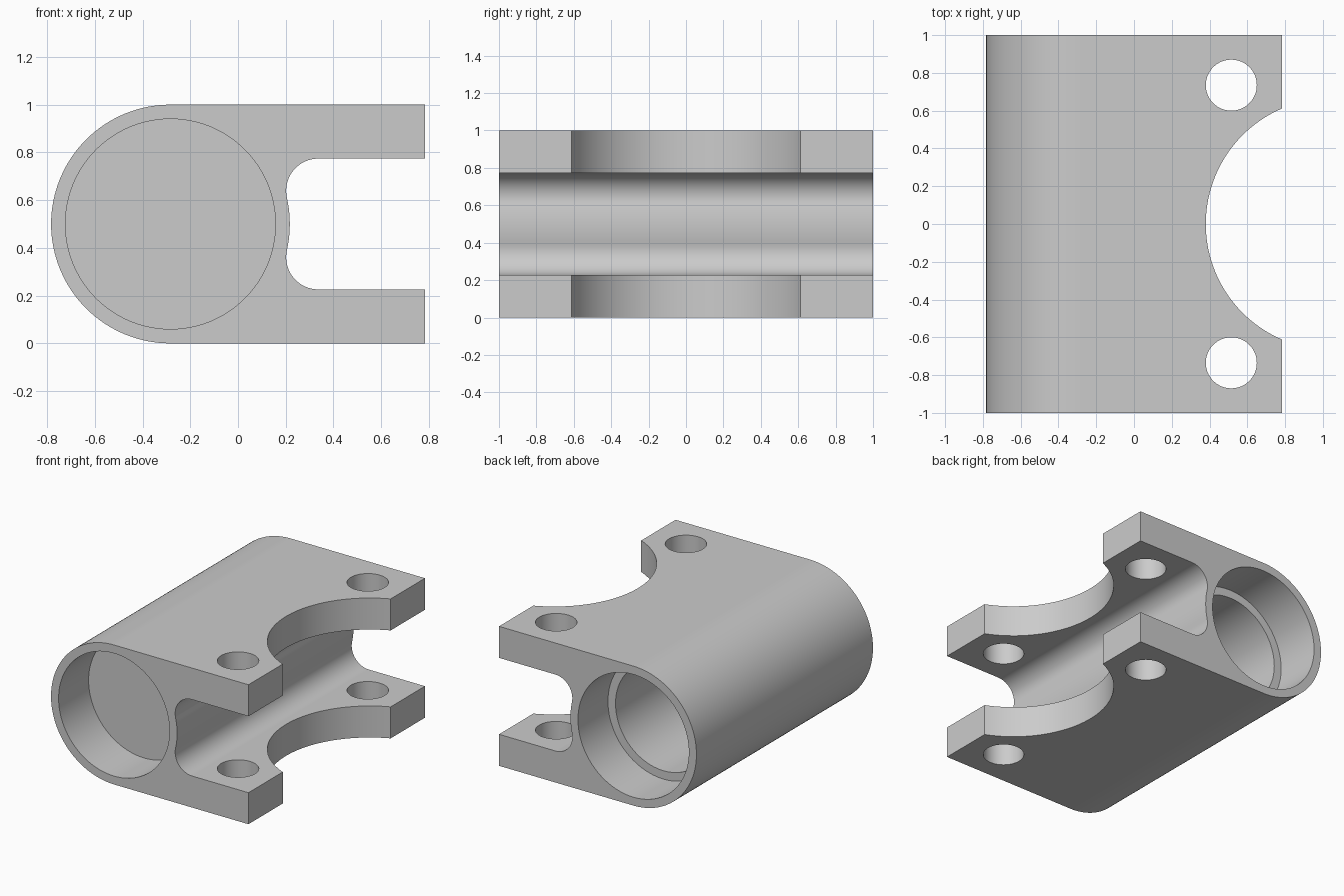
import bpy, bmesh
from math import pi, sin, cos, atan2, sqrt
from mathutils import Matrix

cube = bpy.data.objects.get("Cube")
if cube:
    bpy.data.objects.remove(cube, do_unlink=True)

HALF = 0.783            # half width along x
R = 0.5                 # outer barrel radius
AX, AZ = R - HALF, R    # barrel axis
GAP = 0.274             # half height of the slot
FILLET = 0.135

grey = bpy.data.materials.new("Plain grey")
grey.use_nodes = True
colour = (0.6, 0.6, 0.6, 1)
grey.diffuse_color = colour
bsdf = grey.node_tree.nodes["Principled BSDF"]
bsdf.inputs["Base Color"].default_value = colour
bsdf.inputs["Roughness"].default_value = 0.6


def arc(cx, cz, r, a0, a1, n):
    return [(cx + r * cos(a0 + (a1 - a0) * i / n), cz + r * sin(a0 + (a1 - a0) * i / n))
            for i in range(n + 1)]


def add_object(name, bm):
    bmesh.ops.recalc_face_normals(bm, faces=bm.faces)
    mesh = bpy.data.meshes.new(name)
    bm.to_mesh(mesh)
    bm.free()
    mesh.materials.append(grey)
    obj = bpy.data.objects.new(name, mesh)
    bpy.context.collection.objects.link(obj)
    return obj


def cylinder(name, r, start, end, axis, a, b, segments=96):
    """Cylinder along y (at x=a, z=b) or along z (at x=a, y=b)."""
    mid = (start + end) / 2
    if axis == "y":
        matrix = Matrix.Translation((a, mid, b)) @ Matrix.Rotation(pi / 2, 4, "X")
    else:
        matrix = Matrix.Translation((a, b, mid))
    bm = bmesh.new()
    bmesh.ops.create_cone(bm, cap_ends=True, segments=segments, radius1=r, radius2=r,
                          depth=end - start, matrix=matrix)
    return add_object(name, bm)


# Side profile: round barrel, two flat jaws, slot with fillets around the barrel wall
fz = GAP - FILLET
fx = sqrt((R + FILLET) ** 2 - fz ** 2)
tangent = atan2(fz, fx)
upper = arc(AX + fx, AZ + fz, FILLET, pi / 2, pi + tangent, 16)
wall = arc(AX, AZ, R, tangent, -tangent, 10)[1:-1]
lower = [(x, 2 * AZ - z) for x, z in reversed(upper)]
profile = arc(AX, AZ, R, pi / 2, 3 * pi / 2, 64)
profile += [(HALF, 0), (HALF, AZ - GAP)]
profile += list(reversed(upper + wall + lower))
profile += [(HALF, AZ + GAP), (HALF, 2 * R)]

bm = bmesh.new()
face = bm.faces.new([bm.verts.new((x, -1, z)) for x, z in profile])
ext = bmesh.ops.extrude_face_region(bm, geom=[face])
bmesh.ops.translate(bm, vec=(0, 2, 0),
                    verts=[v for v in ext["geom"] if isinstance(v, bmesh.types.BMVert)])
body = add_object("clamp_body", bm)

# Pockets at both ends, narrower blind bore from the back
cutters = [
    cylinder("front_pocket", 0.44, -1.2, -0.66, "y", AX, AZ),
    cylinder("back_pocket", 0.44, 0.66, 1.2, "y", AX, AZ),
    cylinder("inner_bore", 0.38, -0.59, 1.1, "y", AX, AZ),
    # Round recess in the jaws, and bolt holes
    cylinder("jaw_recess", 0.665, -0.2, 1.2, "z", 1.045, 0, 128),
]
for side in (-1, 1):
    cutters.append(cylinder("bolt_hole", 0.135, -0.2, 1.2, "z", 0.515, side * 0.735, 64))

bpy.ops.object.select_all(action="DESELECT")
bpy.context.view_layer.objects.active = body
body.select_set(True)
for cutter in cutters:
    cutter.hide_render = True
    mod = body.modifiers.new(cutter.name, "BOOLEAN")
    mod.operation = "DIFFERENCE"
    mod.solver = "EXACT"
    mod.object = cutter
    bpy.ops.object.modifier_apply(modifier=mod.name)
    bpy.data.objects.remove(cutter, do_unlink=True)

# Smooth curved walls, crisp rims
bpy.ops.object.shade_smooth_by_angle(angle=pi / 6)
weighted = body.modifiers.new("Weighted normals", "WEIGHTED_NORMAL")
weighted.keep_sharp = True
